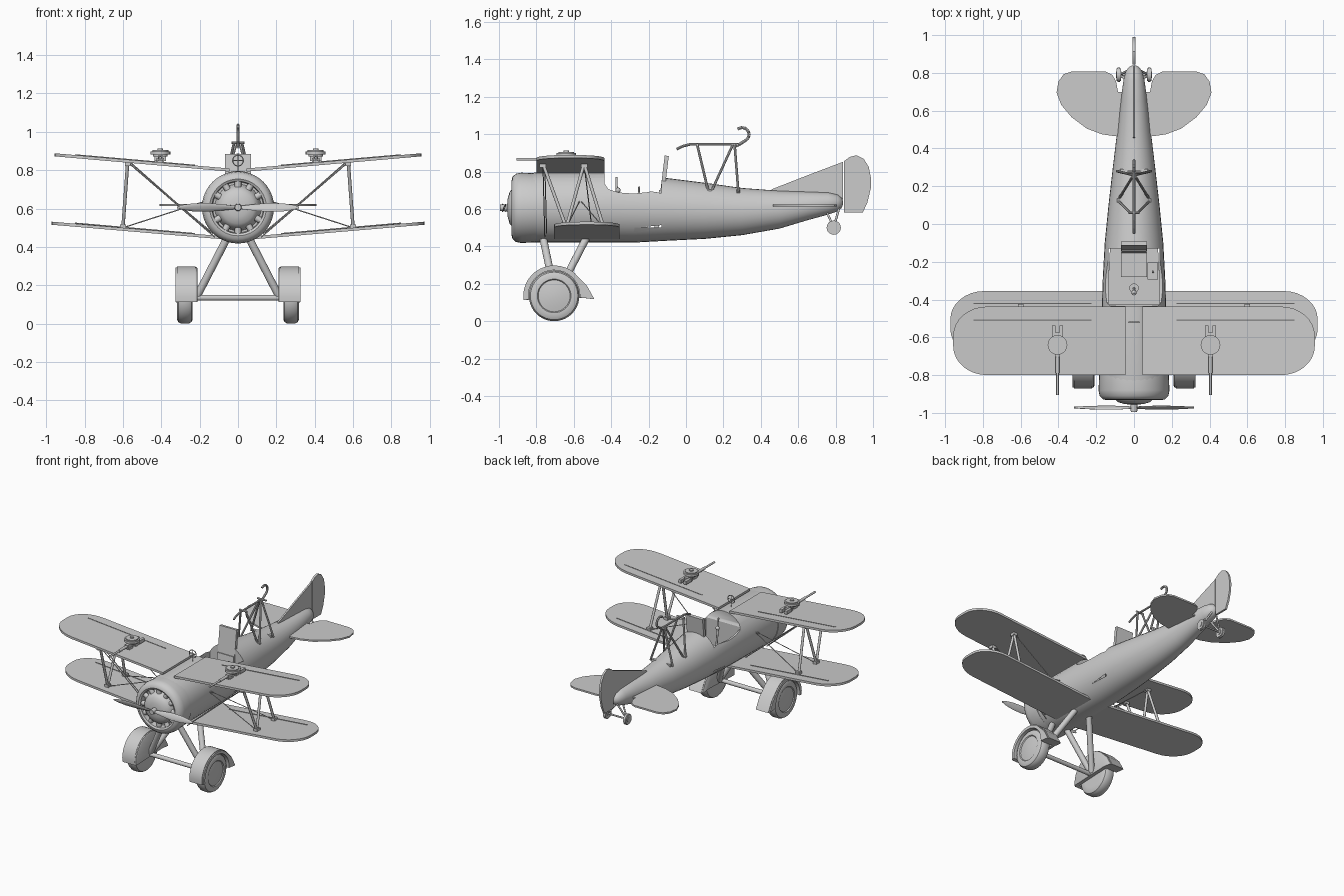
import bpy, bmesh
from math import pi, sin, cos, radians
from mathutils import Vector, Matrix

if "Cube" in bpy.data.objects:
    bpy.data.objects.remove(bpy.data.objects["Cube"])


def finish(name, bm, mirror=False, angle=35):
    bmesh.ops.recalc_face_normals(bm, faces=bm.faces)
    me = bpy.data.meshes.new(name)
    bm.to_mesh(me)
    bm.free()
    ob = bpy.data.objects.new(name, me)
    bpy.context.collection.objects.link(ob)
    if mirror:
        m = ob.modifiers.new("Mirror", 'MIRROR')
        m.use_mirror_merge = False
    smooth(ob, angle)
    return ob


def smooth(ob, angle=35):
    bpy.ops.object.select_all(action='DESELECT')
    ob.select_set(True)
    bpy.context.view_layer.objects.active = ob
    bpy.ops.object.shade_smooth_by_angle(angle=radians(angle))


def rod(bm, a, b, r, r2=None, seg=12):
    a, b = Vector(a), Vector(b)
    d = b - a
    mat = Matrix.Translation((a + b) / 2) @ d.to_track_quat('Z', 'Y').to_matrix().to_4x4()
    bmesh.ops.create_cone(bm, cap_ends=True, segments=seg, radius1=r,
                          radius2=r if r2 is None else r2, depth=d.length, matrix=mat)


def path(bm, pts, r, seg=8):
    for a, b in zip(pts, pts[1:]):
        rod(bm, a, b, r, seg=seg)


def box(bm, c, s, tilt=0):
    mat = Matrix.Translation(c) @ Matrix.Rotation(tilt, 4, 'X') @ Matrix.Diagonal((*s, 1))
    bmesh.ops.create_cube(bm, size=1, matrix=mat)


def slab(bm, pts, lo, hi, f):
    rings = [[bm.verts.new(f(u, v, t)) for u, v in pts] for t in (lo, hi)]
    n = len(pts)
    for i in range(n):
        j = (i + 1) % n
        bm.faces.new((rings[0][i], rings[0][j], rings[1][j], rings[1][i]))
    bm.faces.new(rings[0])
    bm.faces.new(rings[1])


def loft(bm, rings, closed=False):
    vs = [[bm.verts.new(p) for p in r] for r in rings]
    n = len(vs[0])
    pairs = list(zip(vs, vs[1:])) + ([(vs[-1], vs[0])] if closed else [])
    for a, b in pairs:
        for i in range(n):
            j = (i + 1) % n
            bm.faces.new((a[i], a[j], b[j], b[i]))
    if not closed:
        bm.faces.new(vs[0])
        bm.faces.new(vs[-1])


def ring_y(y, cz, rx, rz, n=32):
    return [(rx * cos(2 * pi * i / n), y, cz + rz * sin(2 * pi * i / n)) for i in range(n)]


def ring_x(x, cy, cz, r, n=32):
    return [(x, cy + r * cos(2 * pi * i / n), cz + r * sin(2 * pi * i / n)) for i in range(n)]


side = lambda u, v, t: (t, u, v)      # profile drawn in y, z and extruded along x

# Fuselage loft: y, bottom, top, half width
secs = [(-.88, .43, .785, .175), (-.8, .42, .795, .18), (-.43, .42, .797, .17), (-.28, .42, .79, .165),
        (-.1, .43, .765, .155), (.1, .44, .74, .135), (.3, .46, .712, .112), (.5, .495, .697, .088),
        (.65, .54, .692, .07), (.76, .57, .688, .056), (.81, .587, .677, .043), (.832, .605, .66, .025),
        (.84, .625, .64, .008)]
bm = bmesh.new()
loft(bm, [ring_y(y, (a + b) / 2, w, (b - a) / 2) for y, a, b, w in secs])
fuselage = finish("fuselage", bm)

# Cockpit cut: rim curve and inner tub
rim = [(-.435, .95), (-.435, .735), (-.415, .705), (-.36, .688), (-.28, .682), (-.2, .69),
       (-.15, .712), (-.125, .76), (-.11, .95)]
tub = [(-.425, .5), (-.425, .74), (-.13, .76), (-.13, .5)]
for pts, w in ((rim, .4), (tub, .135)):
    bm = bmesh.new()
    slab(bm, pts, -w, w, side)
    cutter = finish("cockpit_cutter", bm)
    cutter.hide_render = True
    mod = fuselage.modifiers.new("Cut", 'BOOLEAN')
    mod.operation, mod.object, mod.solver = 'DIFFERENCE', cutter, 'EXACT'
    bpy.context.view_layer.objects.active = fuselage
    bpy.ops.object.modifier_apply(modifier="Cut")
    bpy.data.objects.remove(cutter)
smooth(fuselage)

# Engine cowl ring
bm = bmesh.new()
prof = [(-.80, .184), (-.88, .188), (-.91, .182), (-.928, .165), (-.932, .148), (-.925, .136), (-.88, .132), (-.80, .132)]
loft(bm, [ring_y(y, .606, r, r, 40) for y, r in prof], closed=True)
finish("engine_cowl", bm)

# Engine dome and cylinders
bm = bmesh.new()
loft(bm, [ring_y(y, .606, r, r) for y, r in ((-.86, .13), (-.9, .113), (-.925, .105), (-.943, .085), (-.953, .05), (-.956, .02))])
finish("engine_dome", bm)
bm = bmesh.new()
for i in range(12):
    a = 2 * pi * i / 12
    c, s = cos(a), sin(a)
    rod(bm, (.09 * c, -.905, .606 + .09 * s), (.138 * c, -.905, .606 + .138 * s), .017)
finish("engine_cylinders", bm)

# Propeller: twisted blades and hub
bm = bmesh.new()
for sgn in (1, -1):
    rings = []
    for x, w, tw in ((.015, .012, 50), (.07, .02, 45), (.15, .027, 38), (.23, .024, 32), (.29, .014, 28), (.318, .004, 26)):
        ca, sa = cos(radians(tw)), sin(radians(tw))
        ring = []
        for i in range(10):
            p, q = w * 1.05 * cos(pi * i / 5), .005 * sin(pi * i / 5)
            ring.append((sgn * x, -.972 + (p * sa * .6 + q * ca) , .606 + sgn * (p * ca - q * sa)))
        rings.append(ring)
    loft(bm, rings)
rod(bm, (0, -.94, .606), (0, -.995, .606), .02, .017, 16)
finish("propeller", bm)


# Wings: rounded-tip outline sheared upward for dihedral
def wing(name, x0, x1, y0, y1, z0, slope):
    rx, ry = .18, (y1 - y0) * .42
    pts = [(x0, y0)]
    pts += [(x1 - rx + rx * sin(a), y0 + ry - ry * cos(a)) for a in [pi / 2 * i / 8 for i in range(9)]]
    pts += [(x1 - rx + rx * cos(a), y1 - ry + ry * sin(a)) for a in [pi / 2 * i / 8 for i in range(9)]]
    pts.append((x0, y1))
    bm = bmesh.new()
    slab(bm, pts, -.008, .008, lambda u, v, t: (u, v, z0 + slope * u + t))
    finish(name, bm, True)


wing("upper_wing", .045, .957, -.80, -.437, .797, .087)
wing("lower_wing", .02, .972, -.705, -.355, .441, .085)
bm = bmesh.new()
for x, z0 in ((.225, .806), (.225, .450)):
    y = -.508 if z0 > .6 else -.42
    rod(bm, (x, y, z0 + .087 * x), (.85, y, z0 + .087 * .85), .003, seg=6)
finish("aileron_hinges", bm, True)

# Wing struts with foot pads, and bracing wires
bm = bmesh.new()
UF, UR, LF, LR = (.575, -.765, .842), (.575, -.545, .842), (.6, -.64, .5), (.6, -.44, .5)
for a, b in ((UF, LF), (UR, LF), (UR, LR)):
    rod(bm, a, b, .009)
for p, z in ((UF, .832), (UR, .832), (LF, .507), (LR, .507)):
    box(bm, (p[0], p[1], z), (.03, .035, .022))
finish("wing_struts", bm, True)
bm = bmesh.new()
for a, b in ((UF, (.12, -.755, .45)), (UR, (.13, -.5, .47)), ((.56, -.755, .84), (.14, -.745, .47)),
             (LF, (.165, -.57, .64)), (LR, (.165, -.56, .64))):
    rod(bm, a, b, .003, seg=6)
finish("bracing_wires", bm, True)

# Wing guns with round drums
bm = bmesh.new()
gx = .405
rod(bm, (gx, -.905, .865), (gx, -.65, .865), .007)
rod(bm, (gx, -.79, .865), (gx, -.65, .865), .010)
box(bm, (gx, -.64, .862), (.026, .13, .03))
for r, z0, z1 in ((.038, .872, .882), (.052, .882, .898), (.042, .898, .905), (.014, .905, .912)):
    rod(bm, (gx, -.64, z0), (gx, -.64, z1), r, seg=24)
for dx in (-.02, .02):
    box(bm, (gx + dx, -.567, .86), (.02, .06, .024))
    box(bm, (gx + dx * .7, -.61, .845), (.01, .03, .035))
box(bm, (gx, -.58, .86), (.06, .012, .02))
box(bm, (gx, -.67, .845), (.03, .04, .02))
finish("wing_gun", bm, True)

# Ring sight on the front deck
bm = bmesh.new()
path(bm, ring_y(-.52, .85, .028, .028, 20) + [(.028, -.52, .85)], .003, 6)
rod(bm, (0, -.52, .78), (0, -.52, .878), .003)
rod(bm, (-.028, -.52, .85), (.028, -.52, .85), .002)
finish("ring_sight", bm)

# Cockpit fittings
bm = bmesh.new()
box(bm, (0, -.118, .76), (.136, .022, .25), radians(-7))
box(bm, (0, -.215, .6), (.136, .13, .035))
box(bm, (0, -.145, .6), (.13, .022, .2), radians(-7))
finish("seat", bm)
bm = bmesh.new()
rod(bm, (0, -.34, .5), (0, -.365, .69), .007)
rod(bm, (0, -.37, .68), (0, -.372, .77), .006)
bmesh.ops.create_uvsphere(bm, u_segments=16, v_segments=8, radius=.014, matrix=Matrix.Translation((0, -.363, .7)))
rod(bm, (0, -.34, .5), (0, -.34, .515), .025, seg=16)
box(bm, (.1, -.25, .58), (.055, .09, .16))
rod(bm, (.1, -.255, .65), (.1, -.25, .72), .005)
finish("cockpit_controls", bm)

# Tailplane, fin and rudder
bm = bmesh.new()
slab(bm, [(.03, .46), (.1, .465), (.17, .475), (.25, .505), (.33, .565), (.385, .63), (.41, .695), (.4, .755),
          (.372, .793), (.33, .807), (.15, .807), (.115, .79), (.095, .755), (.085, .70), (.03, .70)],
     .613, .625, lambda u, v, t: (u, v, t))
finish("tailplane", bm, True)
bm = bmesh.new()
slab(bm, [(.45, .69), (.46, .706), (.65, .78), (.84, .852), (.84, .65), (.8, .64)], -.006, .006, side)
finish("tail_fin", bm)
bm = bmesh.new()
slab(bm, [(.845, .58), (.845, .855), (.875, .878), (.912, .887), (.95, .868), (.977, .825), (.99, .76), (.988, .71),
          (.97, .635), (.945, .58)], -.007, .007, side)
finish("rudder", bm)

# Tail wheels
bm = bmesh.new()
for x0, x1, r in ((.07, .092, .034), (.074, .088, .038), (.066, .096, .018)):
    rod(bm, (x0, .79, .5), (x1, .79, .5), r, seg=20)
rod(bm, (0, .79, .5), (.08, .79, .5), .006)
rod(bm, (.078, .79, .5), (.015, .75, .59), .006)
rod(bm, (.078, .79, .5), (.015, .82, .61), .006)
finish("tail_wheel", bm, True)

# Main wheels with hub discs
WY, WZ = -.705, .135
bm = bmesh.new()
loft(bm, [ring_x(x, WY, WZ, r, 40) for x, r in ((.236, .085), (.236, .112), (.243, .127), (.258, .135), (.296, .135),
                                               (.311, .127), (.318, .112), (.318, .09), (.312, .085), (.316, .06), (.32, .02))])
finish("main_wheel", bm, True)

# Wheel fenders: flared crescent with an inner cover
bm = bmesh.new()
outer = [(WY + .165 * cos(radians(a)), WZ + .163 * sin(radians(a))) for a in range(188, 29, -10)]
inner = [(WY + .138 * cos(radians(a)), WZ + .138 * sin(radians(a))) for a in range(-4, 189, 12)]
shape = outer + [(-.53, .19), (-.49, .118), (-.552, .125)]
slab(bm, shape + inner, .222, .318, side)
loft(bm, [[(x, WY + (y - WY) * k, WZ + (z - WZ) * k) for y, z in shape] for x, k in ((.21, .92), (.215, .975), (.234, 1))])
slab(bm, [(WY + (y - WY) * .97, WZ + (z - WZ) * .97) for y, z in shape] + inner, .316, .326, side)
finish("wheel_fender", bm, True)

# Landing gear legs and axle
bm = bmesh.new()
rod(bm, (.055, -.765, .45), (.215, -.70, .14), .02, seg=16)
rod(bm, (.055, -.53, .45), (.215, -.69, .14), .02, seg=16)
rod(bm, (0, WY, WZ), (.25, WY, WZ), .015, seg=16)
finish("landing_gear", bm, True)

# Overhead trapeze frame and hook
bm = bmesh.new()
for a, b in (((.085, .125, .67), (.02, .06, .943)), ((.085, .125, .67), (.008, .25, .943)), ((.09, .28, .69), (.008, .26, .943)),
             ((0, .06, .943), (.03, .06, .943)), ((0, .275, .943), (.035, .275, .943))):
    rod(bm, a, b, .007, seg=8)
for y in (.125, .28):
    box(bm, (.07 if y < .2 else .055, y, .695), (.04, .02, .02))
finish("trapeze_frame", bm, True)
bm = bmesh.new()
path(bm, [(0, -.05, .92), (0, -.02, .935), (0, .02, .945), (0, .28, .945)], .007)
hook = [(0, .30 + .037 * cos(radians(a)), .998 + .037 * sin(radians(a))) for a in range(130, -71, -20)]
path(bm, hook + [(0, .285, .945), (0, .262, .935)], .008)
finish("trapeze_hook", bm)
